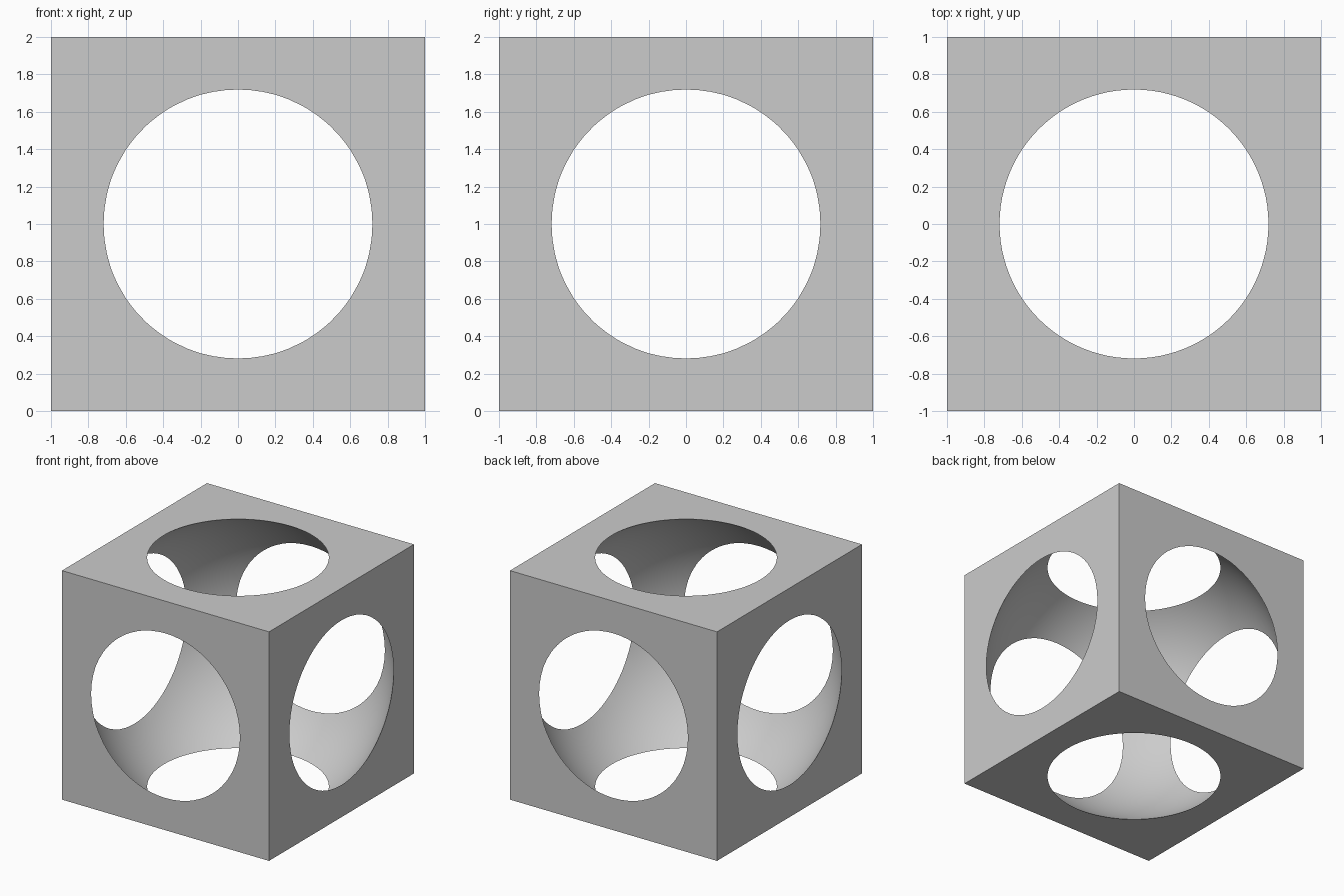
import bpy
import math

# Remove the default cube
default = bpy.data.objects.get("Cube")
if default:
    bpy.data.objects.remove(default, do_unlink=True)

SIDE = 2.0
HOLE_RADIUS = 0.72
HALF = SIDE / 2

# Single plain grey material
grey = bpy.data.materials.new("light_grey")
grey.use_nodes = True
colour = (0.6, 0.6, 0.6, 1.0)
grey.diffuse_color = colour
grey.node_tree.nodes["Principled BSDF"].inputs["Base Color"].default_value = colour

# Solid block standing on the ground
bpy.ops.mesh.primitive_cube_add(size=SIDE, location=(0, 0, HALF))
block = bpy.context.object
block.name = "hollowed_cube"
block.data.materials.append(grey)

# Sphere that breaks through all six faces in a round opening
bpy.ops.mesh.primitive_uv_sphere_add(
    segments=96, ring_count=48,
    radius=math.hypot(HALF, HOLE_RADIUS), location=(0, 0, HALF))
cutter = bpy.context.object
cutter.name = "sphere_cutter"
cutter.hide_render = True
cutter.data.materials.append(grey)

# Carve the hollow, then discard the cutter
carve = block.modifiers.new("carve_hollow", 'BOOLEAN')
carve.operation = 'DIFFERENCE'
carve.solver = 'EXACT'
carve.object = cutter
bpy.ops.object.select_all(action='DESELECT')
block.select_set(True)
bpy.context.view_layer.objects.active = block
bpy.ops.object.modifier_apply(modifier=carve.name)
bpy.data.objects.remove(cutter, do_unlink=True)

# Smooth hollow with crisp rims and outer edges
bpy.ops.object.shade_smooth_by_angle(angle=math.radians(30))
